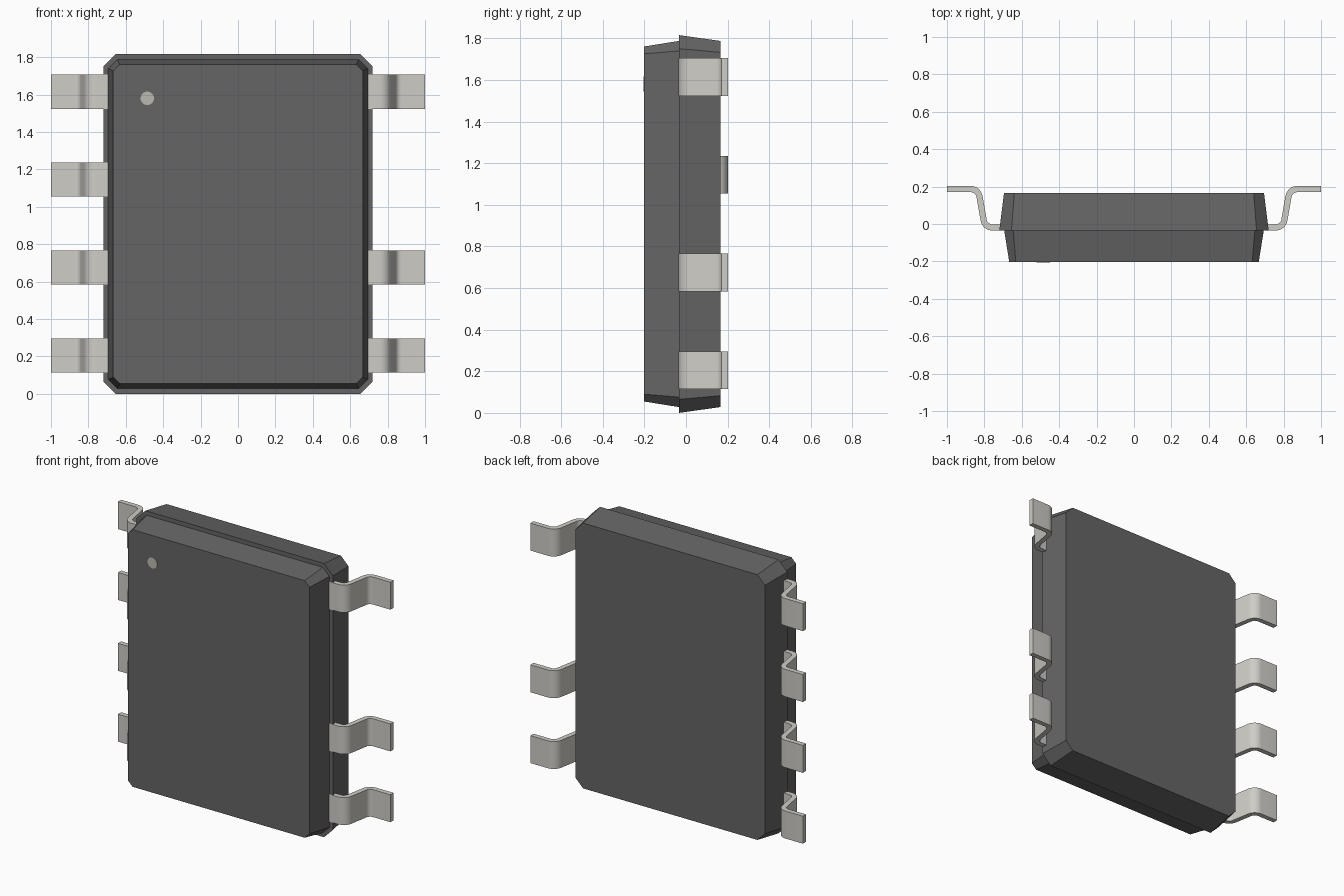
import bpy, bmesh
from math import radians, tan
from mathutils import Vector, Matrix

if "Cube" in bpy.data.objects:
    bpy.data.objects.remove(bpy.data.objects["Cube"])


def material(name, rgb):
    m = bpy.data.materials.new(name)
    m.diffuse_color = (*rgb, 1)
    m.use_nodes = True
    m.node_tree.nodes["Principled BSDF"].inputs["Base Color"].default_value = m.diffuse_color
    return m


DARK = material("dark_plastic", (0.13, 0.13, 0.13))
METAL = material("tinned_metal", (0.62, 0.61, 0.57))
MARK = material("marker_paint", (0.5, 0.49, 0.44))


def finish(bm, name, mat):
    bmesh.ops.recalc_face_normals(bm, faces=bm.faces)
    me = bpy.data.meshes.new(name)
    bm.to_mesh(me)
    bm.free()
    me.materials.append(mat)
    ob = bpy.data.objects.new(name, me)
    bpy.context.collection.objects.link(ob)
    return ob


def loft(rings, name, mat):
    """Skin equal-length rings of points and cap both ends."""
    bm = bmesh.new()
    vs = [[bm.verts.new(p) for p in r] for r in rings]
    n = len(vs[0])
    for a, b in zip(vs, vs[1:]):
        for i in range(n):
            j = (i + 1) % n
            bm.faces.new((a[i], a[j], b[j], b[i]))
    bm.faces.new(vs[0])
    bm.faces.new(vs[-1])
    return finish(bm, name, mat)


MID_Z = 0.908


def octagon(y, hx, hz, c):
    pts = [(hx, hz - c), (hx - c, hz), (c - hx, hz), (-hx, hz - c),
           (-hx, c - hz), (c - hx, -hz), (hx - c, -hz), (hx, c - hz)]
    return [(x, y, MID_Z + z) for x, z in pts]


# Package body: tapered front half, small ledge, tapered back half
SPLIT_Y = -0.034
loft([octagon(-0.203, 0.667, 0.853, 0.035),
      octagon(SPLIT_Y, 0.694, 0.88, 0.048),
      octagon(SPLIT_Y, 0.72, 0.908, 0.065),
      octagon(0.165, 0.695, 0.88, 0.055)], "package_body", DARK)

# Round pin-one marker on the front face
bm = bmesh.new()
bmesh.ops.create_cone(bm, cap_ends=True, segments=32, radius1=0.036, radius2=0.036, depth=0.006,
                      matrix=Matrix.Translation((-0.485, -0.202, 1.58)) @ Matrix.Rotation(radians(90), 4, 'X'))
finish(bm, "pin_one_marker", MARK)


def lead_path(radius=0.047, steps=8):
    """Centre line of a gull-wing lead with rounded bends: (point, normal) pairs."""
    p = [Vector(q) for q in ((0.66, -0.0185), (0.797, -0.0185), (0.833, 0.1865), (1.0, 0.1865))]
    out = [(p[0], Vector((0, 1)))]
    for a, b, c in zip(p, p[1:], p[2:]):
        d1, d2 = (b - a).normalized(), (c - b).normalized()
        turn = d1.angle(d2)
        side = 1 if d1.x * d2.y - d1.y * d2.x > 0 else -1
        start = b - d1 * radius * tan(turn / 2)
        n1 = Vector((-d1.y, d1.x))
        centre = start + n1 * side * radius
        for i in range(steps + 1):
            n = n1.copy()
            n.rotate(Matrix.Rotation(side * turn * i / steps, 2))
            out.append((centre - n * side * radius, n))
    out.append((p[3], Vector((0, 1))))
    return out


def lead(side, z, name):
    half_t, half_w = 0.0165, 0.091
    rings = []
    for q, n in lead_path():
        a, b = q - n * half_t, q + n * half_t
        rings.append([(side * a.x, a.y, z - half_w), (side * b.x, b.y, z - half_w),
                      (side * b.x, b.y, z + half_w), (side * a.x, a.y, z + half_w)])
    ob = loft(rings, name, METAL)
    bpy.ops.object.select_all(action='DESELECT')
    ob.select_set(True)
    bpy.context.view_layer.objects.active = ob
    bpy.ops.object.shade_smooth_by_angle(angle=radians(30))


# Leads: four on the left, three on the right (second position left empty)
for row in range(4):
    z = 1.615 - 0.47 * row
    lead(-1, z, f"left_lead_{row + 1}")
    if row != 1:
        lead(1, z, f"right_lead_{row + 1}")
